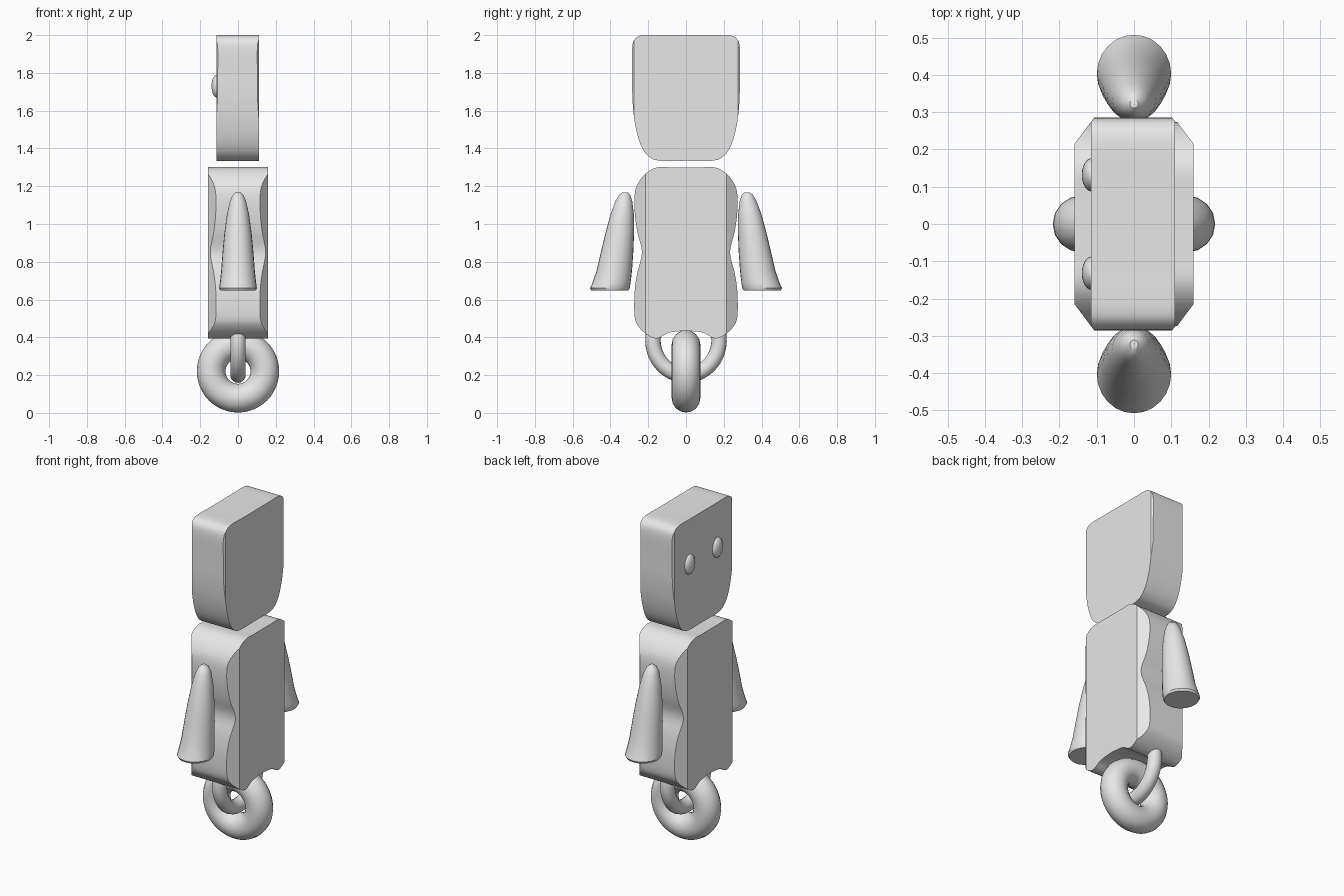
import bpy, bmesh, math
from mathutils import Vector

if "Cube" in bpy.data.objects:
    bpy.data.objects.remove(bpy.data.objects["Cube"])

grey = bpy.data.materials.new("plain grey")
grey.diffuse_color = (0.8, 0.8, 0.8, 1)
grey.use_nodes = True
grey.node_tree.nodes["Principled BSDF"].inputs["Base Color"].default_value = grey.diffuse_color


def finish(name, bm, angle=35):
    bmesh.ops.recalc_face_normals(bm, faces=bm.faces)
    mesh = bpy.data.meshes.new(name)
    bm.to_mesh(mesh)
    bm.free()
    mesh.materials.append(grey)
    ob = bpy.data.objects.new(name, mesh)
    bpy.context.collection.objects.link(ob)
    bpy.context.view_layer.objects.active = ob
    ob.select_set(True)
    bpy.ops.object.shade_smooth_by_angle(angle=math.radians(angle))
    ob.select_set(False)
    return ob


def smooth_path(pts, steps=4):
    """Catmull-Rom curve through 2D points."""
    p = [Vector(q) for q in pts]
    p = [2 * p[0] - p[1]] + p + [2 * p[-1] - p[-2]]
    out = []
    for a, b, c, d in zip(p, p[1:], p[2:], p[3:]):
        for i in range(steps):
            t = i / steps
            out.append(0.5 * (2 * b + (c - a) * t + (2 * a - 5 * b + 4 * c - d) * t * t
                              + (3 * b - a - 3 * c + d) * t ** 3))
    return out + [p[-2]]


def slab(half, x0, x1, chamfer):
    """Mirror a half outline in y, extrude along x, cut the upright corners."""
    path = smooth_path(half)
    ring = path + [Vector((-q.x, q.y)) for q in reversed(path) if q.x > 1e-4]
    bm = bmesh.new()
    face = bm.faces.new([bm.verts.new((x0, q.x, q.y)) for q in ring])
    ext = bmesh.ops.extrude_face_region(bm, geom=[face])
    bmesh.ops.translate(bm, vec=(x1 - x0, 0, 0),
                        verts=[v for v in ext["geom"] if isinstance(v, bmesh.types.BMVert)])
    for sx, x in ((-1, x0), (1, x1)):
        for sy in (-1, 1):
            cut = bmesh.ops.bisect_plane(
                bm, geom=bm.verts[:] + bm.edges[:] + bm.faces[:], clear_outer=True,
                plane_co=(x, sy * chamfer, 0), plane_no=(sx * 0.8, sy * 0.6, 0))
            edges = [e for e in cut["geom_cut"] if isinstance(e, bmesh.types.BMEdge)]
            bmesh.ops.holes_fill(bm, edges=edges, sides=0)
    return bm


# Head: rounded top corners, jaw narrowing downward
head = [(0, 2), (0.12, 2), (0.225, 2), (0.268, 1.982), (0.285, 1.935), (0.285, 1.8),
        (0.283, 1.65), (0.268, 1.52), (0.24, 1.42), (0.2, 1.36), (0.14, 1.335), (0, 1.335)]
finish("head", slab(head, -0.115, 0.11, 0.275))

# Torso: narrow waist, wavy lower edge
torso = [(0, 1.3), (0.08, 1.3), (0.15, 1.3), (0.2, 1.278), (0.245, 1.23), (0.27, 1.17),
         (0.272, 1.07), (0.258, 0.96), (0.233, 0.85), (0.258, 0.74), (0.272, 0.64),
         (0.272, 0.51), (0.25, 0.455), (0.2, 0.41), (0.15, 0.395), (0.09, 0.425), (0, 0.435)]
finish("torso", slab(torso, -0.16, 0.16, 0.215))

# Eyes
for side, y in (("left", 0.132), ("right", -0.132)):
    bm = bmesh.new()
    bmesh.ops.create_uvsphere(bm, u_segments=24, v_segments=14, radius=1)
    bmesh.ops.scale(bm, vec=(0.027, 0.045, 0.06), verts=bm.verts)
    bmesh.ops.translate(bm, vec=(-0.113, y, 1.73), verts=bm.verts)
    finish(side + "_eye", bm)

# Arms: level rings (height, offset, radius) leaning outward
arm = [(1.168, 0.323, 0.012), (1.155, 0.325, 0.029), (1.12, 0.329, 0.045), (1.05, 0.338, 0.062),
       (0.95, 0.351, 0.076), (0.85, 0.365, 0.086), (0.75, 0.38, 0.094), (0.69, 0.394, 0.101),
       (0.66, 0.403, 0.105), (0.648, 0.403, 0.098)]
N = 24
for side, s in (("left", 1), ("right", -1)):
    bm = bmesh.new()
    rings = [[bm.verts.new((0.95 * r * math.cos(2 * math.pi * i / N),
                            s * (y + r * math.sin(2 * math.pi * i / N)), z))
              for i in range(N)] for z, y, r in arm]
    for a, b in zip(rings, rings[1:]):
        for i in range(N):
            j = (i + 1) % N
            bm.faces.new((a[i], a[j], b[j], b[i]))
    bm.faces.new(rings[0])
    bm.faces.new(rings[-1])
    finish(side + "_arm", bm)


def tube(name, centres, normals, radius, closed, sides=16):
    """Sweep a circle along a path; each ring spans its normal and a fixed axis."""
    bm = bmesh.new()
    rings = []
    for c, (n, axis) in zip(centres, normals):
        rings.append([bm.verts.new(c + radius * (n * math.cos(a) + axis * math.sin(a)))
                      for a in (2 * math.pi * k / sides for k in range(sides))])
    pairs = list(zip(rings, rings[1:])) + ([(rings[-1], rings[0])] if closed else [])
    for a, b in pairs:
        for k in range(sides):
            m = (k + 1) % sides
            bm.faces.new((a[k], a[m], b[m], b[k]))
    if not closed:
        bm.faces.new(rings[0])
        bm.faces.new(rings[-1])
    finish(name, bm)


# Wheel
X, Y = Vector((1, 0, 0)), Vector((0, 1, 0))
out = [Vector((math.cos(a), 0, math.sin(a))) for a in (2 * math.pi * i / 48 for i in range(48))]
tube("wheel", [Vector((0, 0, 0.22)) + 0.142 * d for d in out], [(d, Y) for d in out], 0.076, True)

# Axle hoop: U-shaped tube through the wheel
arc = [Vector((0, -math.cos(a), -math.sin(a))) for a in
       (math.radians(-10 + 200 * i / 32) for i in range(33))]
tube("axle_hoop", [Vector((0, 0.175 * d.y, 0.385 + 0.185 * d.z)) for d in arc],
     [(d, X) for d in arc], 0.041, False)
